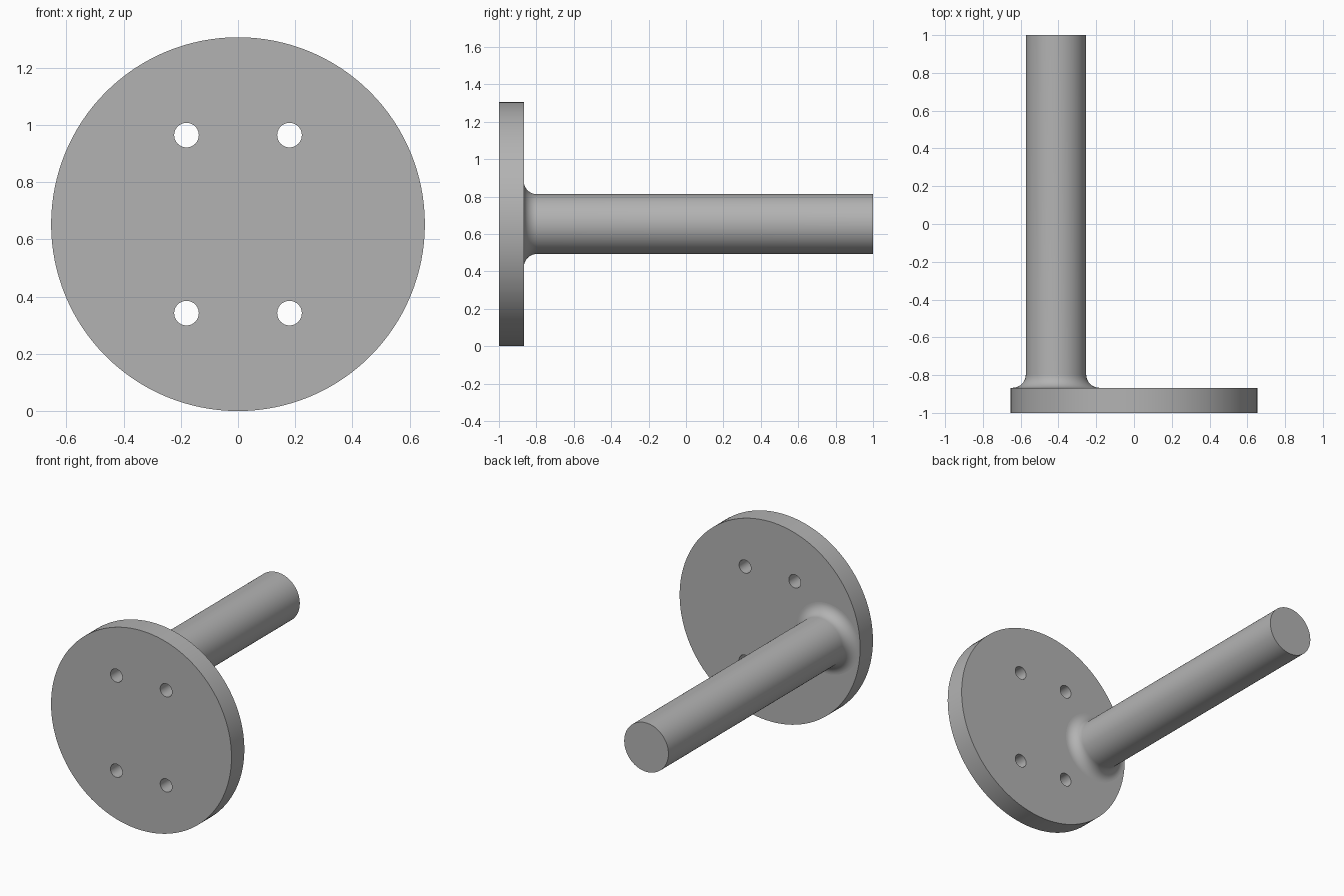
import bpy, bmesh, math
from mathutils import Matrix, Vector

cube = bpy.data.objects.get("Cube")
if cube:
    bpy.data.objects.remove(cube, do_unlink=True)

RADIUS = 0.653
FRONT, BACK, TIP = -1.0, -0.867, 1.0
PIN_X, PIN_R, FILLET = -0.413, 0.16, 0.07

steel = bpy.data.materials.new("plain grey metal")
steel.use_nodes = True
grey = (0.45, 0.45, 0.45, 1)
steel.diffuse_color = grey
steel.node_tree.nodes["Principled BSDF"].inputs["Base Color"].default_value = grey


def lathe(name, x, z, profile, segments):
    """Revolve (radius, y) points around an axis parallel to y."""
    bm = bmesh.new()
    verts = [bm.verts.new((r, y, 0)) for r, y in profile]
    edges = [bm.edges.new(pair) for pair in zip(verts, verts[1:])]
    bmesh.ops.spin(bm, geom=verts + edges, cent=(0, 0, 0), axis=(0, 1, 0),
                   angle=math.tau, steps=segments, use_merge=True)
    bmesh.ops.remove_doubles(bm, verts=bm.verts, dist=1e-5)
    # Flat caps close both ends
    rims = [e for e in bm.edges if e.is_boundary]
    bmesh.ops.holes_fill(bm, edges=rims, sides=0)
    bmesh.ops.recalc_face_normals(bm, faces=bm.faces)
    mesh = bpy.data.meshes.new(name)
    bm.to_mesh(mesh)
    bm.free()
    mesh.materials.append(steel)
    obj = bpy.data.objects.new(name, mesh)
    obj.location = (x, 0, z)
    bpy.context.collection.objects.link(obj)
    return obj


def smooth(obj):
    bpy.ops.object.select_all(action="DESELECT")
    obj.select_set(True)
    bpy.context.view_layer.objects.active = obj
    bpy.ops.object.shade_smooth_by_angle(angle=math.radians(30))


# Round flange plate
plate = lathe("flange_plate", 0, RADIUS, [(RADIUS, FRONT), (RADIUS, BACK)], 128)

# Four bolt holes drilled through the plate
for x in (-0.18, 0.18):
    for z in (-0.311, 0.311):
        drill = lathe("bolt_hole_cutter", x, RADIUS + z,
                      [(0.043, FRONT - 0.1), (0.043, BACK + 0.1)], 40)
        drill.hide_render = True
        drill.hide_set(True)
        cut = plate.modifiers.new("bolt_hole", "BOOLEAN")
        cut.operation = "DIFFERENCE"
        cut.solver = "EXACT"
        cut.object = drill

# Apply the holes, then discard the drills
bpy.context.view_layer.update()
drilled = bpy.data.meshes.new_from_object(
    plate.evaluated_get(bpy.context.evaluated_depsgraph_get()))
plate.modifiers.clear()
plate.data = drilled
for obj in [o for o in bpy.data.objects if o.name.startswith("bolt_hole_cutter")]:
    bpy.data.objects.remove(obj, do_unlink=True)
smooth(plate)

# Offset pin, with a concave fillet where it meets the plate
STEPS = 12
arc = [(PIN_R + FILLET * (1 - math.sin(a)), BACK + FILLET * (1 - math.cos(a)))
       for a in (math.pi / 2 * i / STEPS for i in range(STEPS + 1))]
root = (PIN_R + FILLET, BACK - 0.02)
pin = lathe("offset_pin", PIN_X, RADIUS, [root] + arc + [(PIN_R, TIP)], 80)
smooth(pin)
